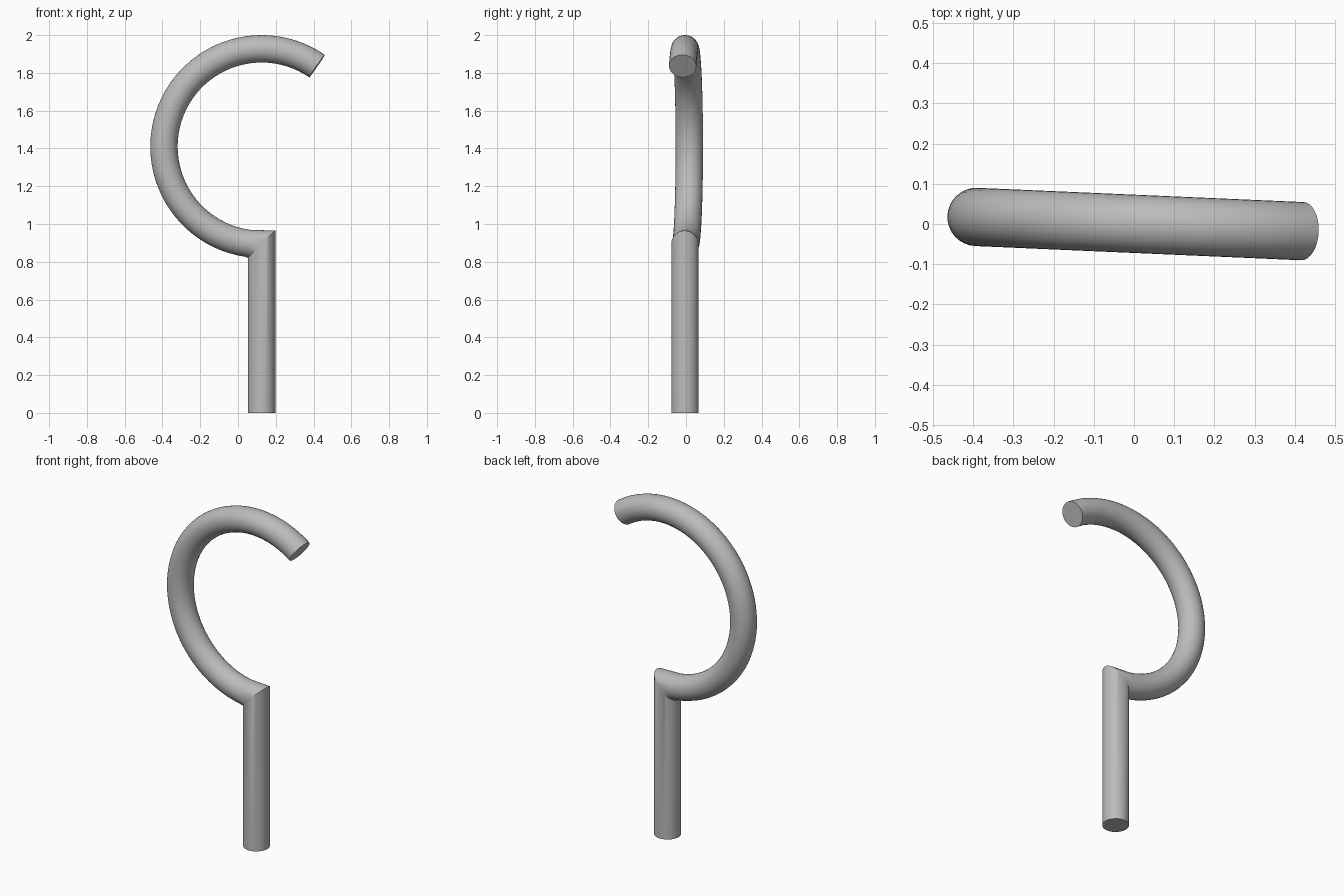
import bpy, bmesh, math
from mathutils import Vector

cube = bpy.data.objects.get("Cube")
if cube:
    bpy.data.objects.remove(cube, do_unlink=True)

SIDES, R, RING = 32, 0.0725, 0.5175
STEM = Vector((0.125, -0.005, 0))
CENTRE = Vector((0.125, -0.005, 1.41))
lean = math.radians(-2.5)
out = Vector((math.cos(lean), math.sin(lean), 0))   # sideways axis of the hook
side = Vector((-math.sin(lean), math.cos(lean), 0))  # normal of the hook's plane
up = Vector((0, 0, 1))

grey = bpy.data.materials.new("metal_grey")
grey.use_nodes = True
colour = (0.5, 0.5, 0.5, 1)
grey.diffuse_color = colour
grey.node_tree.nodes["Principled BSDF"].inputs["Base Color"].default_value = colour

bm = bmesh.new()


def add_ring(centre, across):
    turns = [2 * math.pi * i / SIDES for i in range(SIDES)]
    return [bm.verts.new(centre + R * (across * math.cos(t) + side * math.sin(t)))
            for t in turns]


# Straight stem, ending in a mitred corner
rings = [add_ring(STEM, out),
         add_ring(CENTRE - up * RING, out + up)]

# Curved hook, from past the corner round to the open tip
START, END, STEPS = 262, 55.4, 48
for i in range(STEPS + 1):
    a = math.radians(START + (END - START) * i / STEPS)
    radial = out * math.cos(a) + up * math.sin(a)
    rings.append(add_ring(CENTRE + radial * RING, -radial))

# Skin and end caps
for a, b in zip(rings, rings[1:]):
    for i in range(SIDES):
        j = (i + 1) % SIDES
        bm.faces.new((a[i], a[j], b[j], b[i]))
bm.faces.new(rings[0])
bm.faces.new(rings[-1])
bmesh.ops.recalc_face_normals(bm, faces=bm.faces[:])

mesh = bpy.data.meshes.new("hook")
bm.to_mesh(mesh)
bm.free()
mesh.materials.append(grey)
hook = bpy.data.objects.new("hook", mesh)
bpy.context.collection.objects.link(hook)
bpy.ops.object.select_all(action='DESELECT')
hook.select_set(True)
bpy.context.view_layer.objects.active = hook
bpy.ops.object.shade_smooth_by_angle(angle=math.radians(30))
